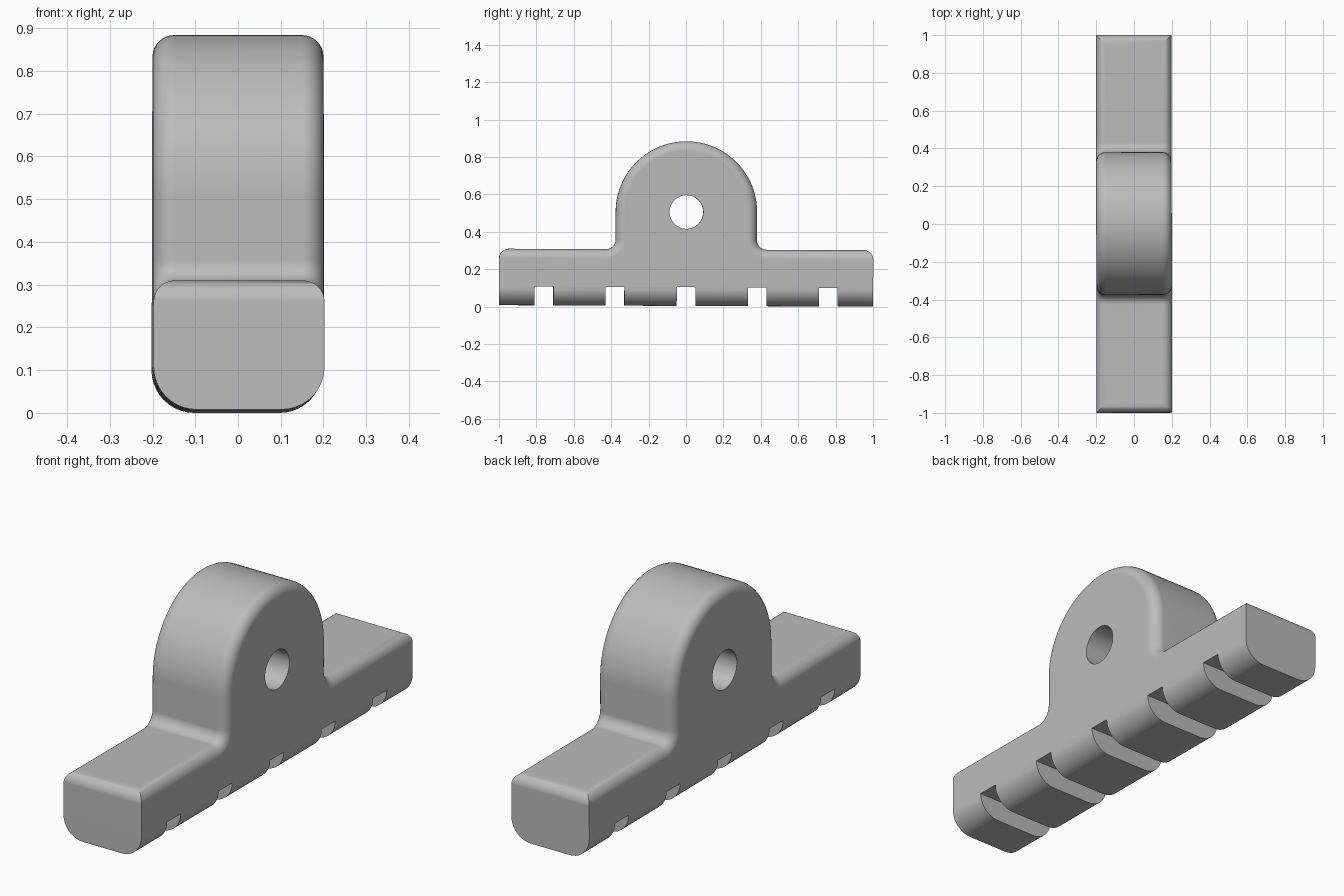
import bpy, bmesh
from math import sin, cos, pi, radians
from mathutils import Matrix, Vector

if "Cube" in bpy.data.objects:
    bpy.data.objects.remove(bpy.data.objects["Cube"], do_unlink=True)

HALF_W, BOTTOM, TOP = 0.2, 0.005, 0.307      # base bar
ARCH_R, ARCH_Z, FILLET = 0.378, 0.507, 0.05  # upright lug

grey = bpy.data.materials.new("plain_grey")
grey.use_nodes = True
grey.diffuse_color = (0.5, 0.5, 0.5, 1)
grey.node_tree.nodes["Principled BSDF"].inputs["Base Color"].default_value = (0.5, 0.5, 0.5, 1)


def arc(cy, cz, r, start, end, n):
    return [(cy + r * cos(radians(start + (end - start) * i / n)),
             cz + r * sin(radians(start + (end - start) * i / n))) for i in range(n + 1)]


def make_object(name, bm):
    bmesh.ops.recalc_face_normals(bm, faces=bm.faces)
    mesh = bpy.data.meshes.new(name)
    bm.to_mesh(mesh)
    bm.free()
    mesh.materials.append(grey)
    obj = bpy.data.objects.new(name, mesh)
    bpy.context.collection.objects.link(obj)
    return obj


# Side outline: bar, inner fillets and arched lug
fy, fz = ARCH_R + FILLET, TOP + FILLET
outline = [(-1, BOTTOM), (1, BOTTOM), (1, TOP)]
outline += arc(fy, fz, FILLET, 270, 180, 8)
outline += arc(0, ARCH_Z, ARCH_R, 0, 180, 48)
outline += arc(-fy, fz, FILLET, 0, -90, 8)
outline += [(-1, TOP)]

bm = bmesh.new()
face = bm.faces.new([bm.verts.new((-HALF_W, y, z)) for y, z in outline])
side = bmesh.ops.extrude_face_region(bm, geom=[face])["geom"]
bmesh.ops.translate(bm, vec=(2 * HALF_W, 0, 0),
                    verts=[v for v in side if isinstance(v, bmesh.types.BMVert)])
bmesh.ops.recalc_face_normals(bm, faces=bm.faces)


def round_edges(rule, radius, segments):
    edges = [e for e in bm.edges if rule(e)]
    bmesh.ops.bevel(bm, geom=edges, offset=radius, segments=segments,
                    profile=0.5, affect='EDGES', clamp_overlap=False)


def is_bottom(e):
    a, b = (v.co for v in e.verts)
    return max(a.z, b.z) < BOTTOM + 0.001 and abs(a.x - b.x) < 0.001


def is_upper(e):
    a, b = (v.co for v in e.verts)
    along_side = abs(a.x - b.x) < 0.001
    at_end = abs(a.y) > 0.999 and abs(b.y) > 0.999
    return min(a.z, b.z) > TOP - 0.001 and (along_side or at_end)


# Soft upper rim, then broader rounding under the bar
round_edges(is_upper, 0.05, 8)
round_edges(is_bottom, 0.1, 10)
body = make_object("pivot_bar", bm)

# Cutters: cross hole and five underside slots
bm = bmesh.new()
bmesh.ops.create_cone(bm, cap_ends=True, segments=48, radius1=0.09, radius2=0.09, depth=1,
                      matrix=Matrix.Translation((0, 0, ARCH_Z)) @ Matrix.Rotation(pi / 2, 4, 'Y'))
cutters = [make_object("hole_cutter", bm)]
for i in range(-2, 3):
    bm = bmesh.new()
    bmesh.ops.create_cube(bm, size=1, matrix=Matrix.Translation((0, i * 0.38, 0))
                          @ Matrix.Diagonal((1, 0.1, 0.21, 1)))
    cutters.append(make_object("slot_cutter", bm))

bpy.ops.object.select_all(action='DESELECT')
bpy.context.view_layer.objects.active = body
body.select_set(True)
for cutter in cutters:
    cutter.hide_render = True
    mod = body.modifiers.new("cut", 'BOOLEAN')
    mod.operation, mod.solver, mod.object = 'DIFFERENCE', 'EXACT', cutter
    bpy.ops.object.modifier_apply(modifier=mod.name)
    bpy.data.objects.remove(cutter, do_unlink=True)

bpy.ops.object.shade_smooth_by_angle(angle=radians(30))
weighted = body.modifiers.new("weighted_normals", 'WEIGHTED_NORMAL')
weighted.keep_sharp = True

# Very slight lean of the whole part
body.data.transform(Matrix.Rotation(0.0025, 4, 'Z') @ Matrix.Rotation(-0.004, 4, 'X'))
low = min((v.co.z for v in body.data.vertices))
body.data.transform(Matrix.Translation(Vector((0, 0, -low))))
